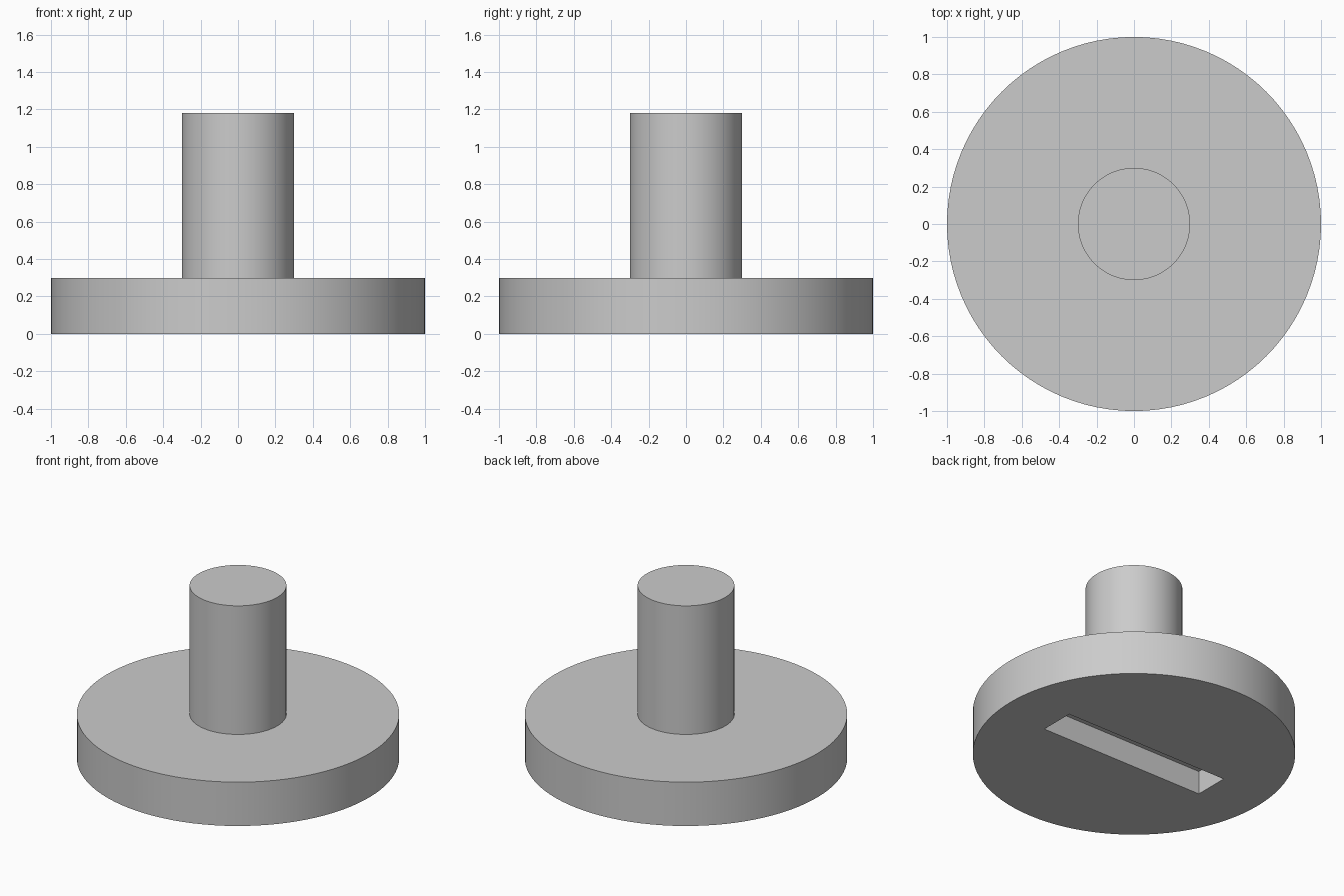
import bpy
import math

if "Cube" in bpy.data.objects:
    bpy.data.objects.remove(bpy.data.objects["Cube"], do_unlink=True)

BASE_RADIUS, BASE_HEIGHT = 1.0, 0.3
STEM_RADIUS, TOTAL_HEIGHT = 0.3, 1.18
SLOT_LENGTH, SLOT_WIDTH, SLOT_DEPTH = 1.25, 0.24, 0.16

grey = bpy.data.materials.new("light grey")
grey.use_nodes = True
grey.diffuse_color = (0.6, 0.6, 0.6, 1)
grey.node_tree.nodes["Principled BSDF"].inputs["Base Color"].default_value = grey.diffuse_color


def cylinder(name, radius, bottom, top):
    bpy.ops.mesh.primitive_cylinder_add(
        vertices=96, radius=radius, depth=top - bottom, location=(0, 0, (bottom + top) / 2))
    obj = bpy.context.object
    obj.name = name
    obj.data.materials.append(grey)
    bpy.ops.object.shade_smooth_by_angle(angle=math.radians(30))
    return obj


# Round base and upright stem
base = cylinder("base_disc", BASE_RADIUS, 0, BASE_HEIGHT)
cylinder("stem", STEM_RADIUS, BASE_HEIGHT, TOTAL_HEIGHT)

# Slot cut into the underside of the base
bpy.ops.mesh.primitive_cube_add(size=1)
cutter = bpy.context.object
cutter.name = "slot_cutter"
cutter.scale = (SLOT_LENGTH, SLOT_WIDTH, SLOT_DEPTH * 2)
cutter.data.materials.append(grey)
bpy.context.view_layer.update()

slot = base.modifiers.new("slot", 'BOOLEAN')
slot.operation = 'DIFFERENCE'
slot.solver = 'EXACT'
slot.object = cutter
bpy.context.view_layer.objects.active = base
bpy.ops.object.modifier_move_to_index(modifier=slot.name, index=0)
bpy.ops.object.modifier_apply(modifier=slot.name)
bpy.data.objects.remove(cutter, do_unlink=True)

# Keep the slot edges crisp
bpy.ops.object.select_all(action='DESELECT')
base.select_set(True)
bpy.ops.object.shade_smooth_by_angle(angle=math.radians(30))
